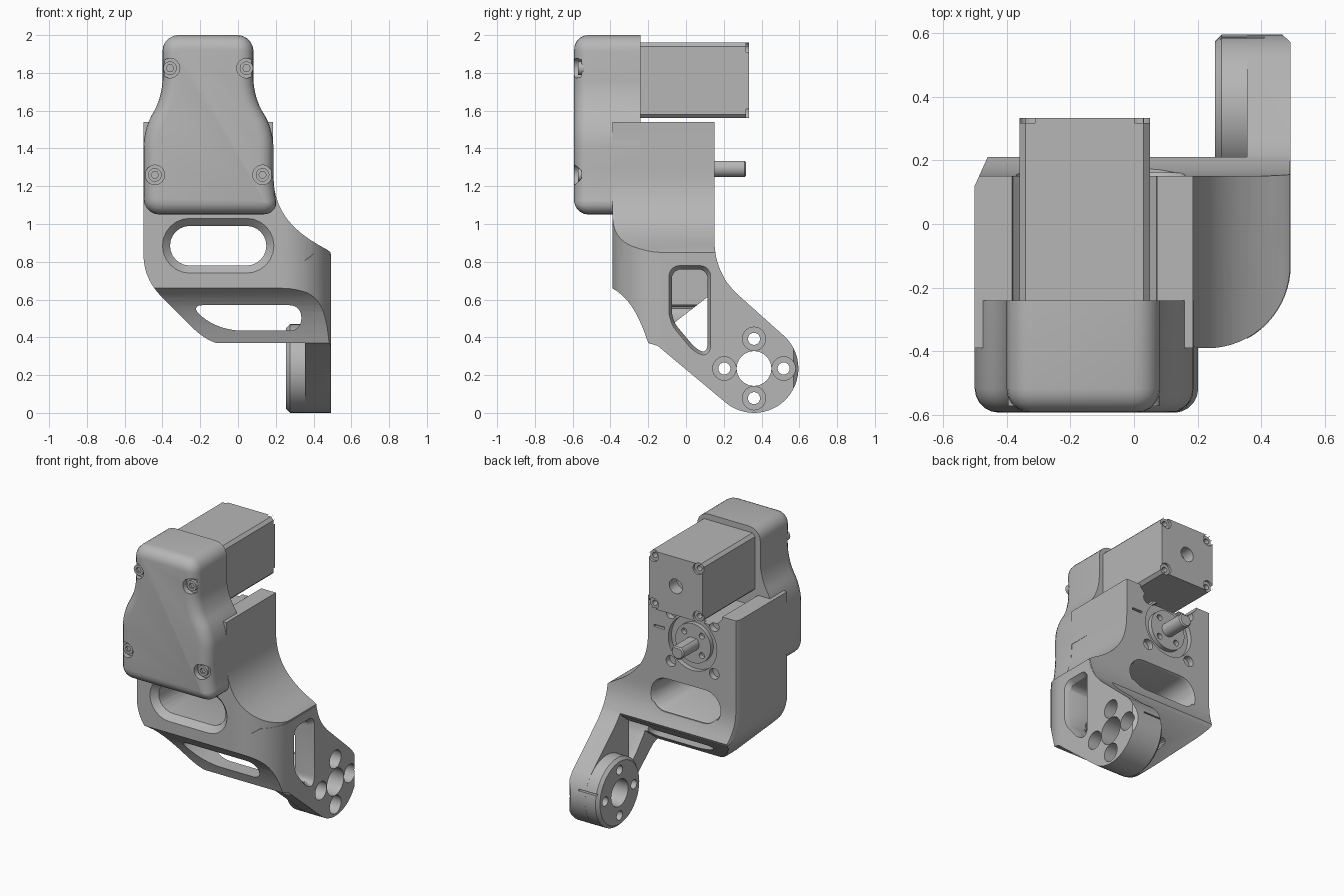
import bpy, bmesh
from math import cos, sin, radians
from mathutils import Vector
from mathutils.geometry import interpolate_bezier

old = bpy.data.objects.get("Cube")
if old:
    bpy.data.objects.remove(old, do_unlink=True)

grey = bpy.data.materials.new("plain_grey")
grey.use_nodes = True
grey.diffuse_color = (0.47, 0.47, 0.47, 1)
grey.node_tree.nodes["Principled BSDF"].inputs["Base Color"].default_value = grey.diffuse_color


# ---------- helpers ----------
def arc(cx, cy, r, a, b, n=12):
    return [(cx + r * cos(radians(a + (b - a) * i / n)),
             cy + r * sin(radians(a + (b - a) * i / n))) for i in range(n + 1)]


def curve(p0, h0, h1, p1, n=12):
    pts = interpolate_bezier(*[Vector((*p, 0)) for p in (p0, h0, h1, p1)], n)
    return [(p.x, p.y) for p in pts]


def circle(cx, cy, r, n=32):
    return arc(cx, cy, r, 0, 360 * (n - 1) / n, n - 1)


def stadium(x0, x1, cz, r):
    return arc(x0 + r, cz, r, 90, 270) + arc(x1 - r, cz, r, -90, 90)


def rounded(pts, r, n=6):
    out = []
    for i, p in enumerate(pts):
        p, a, b = Vector(p), Vector(pts[i - 1]), Vector(pts[(i + 1) % len(pts)])
        s, e = (p + (q - p).normalized() * min(r, (q - p).length * 0.48) for q in (a, b))
        out += curve(s, s.lerp(p, 0.55), e.lerp(p, 0.55), e, n)
    return out


def prism(name, axis, pts, lo, hi, end=None, bevel=0, segments=1, both=False):
    """Extrude a flat outline along an axis; 'end' gives a different far outline."""
    place = {"x": lambda u, v, w: (w, u, v),
             "y": lambda u, v, w: (u, w, v),
             "z": lambda u, v, w: (u, v, w)}[axis]
    bm = bmesh.new()
    a = [bm.verts.new(place(*p, lo)) for p in pts]
    b = [bm.verts.new(place(*p, hi)) for p in (end or pts)]
    n = len(a)
    first, last = bm.faces.new(a), bm.faces.new(b)
    for i in range(n):
        j = (i + 1) % n
        bm.faces.new((a[i], a[j], b[j], b[i]))
    bmesh.ops.recalc_face_normals(bm, faces=bm.faces)
    if bevel:
        edges = list(first.edges) + (list(last.edges) if both else [])
        bmesh.ops.bevel(bm, geom=edges, offset=bevel, segments=segments,
                        profile=0.5, affect="EDGES")
    mesh = bpy.data.meshes.new(name)
    bm.to_mesh(mesh)
    bm.free()
    mesh.materials.append(grey)
    ob = bpy.data.objects.new(name, mesh)
    bpy.context.collection.objects.link(ob)
    return ob


def box(name, x0, x1, y0, y1, z0, z1):
    return prism(name, "y", [(x0, z0), (x1, z0), (x1, z1), (x0, z1)], y0, y1)


def combine(ob, op, *others):
    bpy.context.view_layer.objects.active = ob
    for other in others:
        m = ob.modifiers.new("bool", "BOOLEAN")
        m.operation, m.solver, m.object = op, "EXACT", other
        bpy.ops.object.modifier_apply(modifier=m.name)
        bpy.data.objects.remove(other, do_unlink=True)


# ---------- bracket body: three crossed outlines ----------
front = [(-0.5, 1.54), (-0.5, 0.86)]
front += curve((-0.5, 0.84), (-0.5, 0.74), (-0.46, 0.67), (-0.4, 0.61))
front += curve((-0.25, 0.46), (-0.17, 0.38), (-0.1, 0.35), (0.02, 0.35))
front += [(0.49, 0.35), (0.49, 0.85)]
front += curve((0.47, 0.865), (0.27, 0.97), (0.185, 1.08), (0.185, 1.28), 16)
front += [(0.185, 1.54)]
nose = curve((-0.39, 0.66), (-0.3, 0.61), (-0.25, 0.52), (-0.2, 0.37), 10)
side = [(0.15, 1.6), (-0.39, 1.6)] + nose
side += [(0.2, 0.68), (0.21, 0.7)] + curve((0.205, 0.71), (0.165, 0.78), (0.15, 0.84), (0.15, 0.93), 8)
top = [(-0.455, 0.22), (-0.5, 0.12), (-0.5, -0.4), (0.2, -0.4)]
top += arc(0.23, -0.13, 0.26, -90, 0, 16) + [(0.49, 0.22)]

body = prism("bracket_body", "y", front, -0.5, 0.3)
combine(body, "INTERSECT", prism("side_cut", "x", side, -0.7, 0.7),
        prism("top_cut", "z", top, 0, 2))

# ---------- side arm and hub ----------
HY, HZ = 0.36, 0.235
arm_side = [(0.15, 0.84), (-0.33, 0.84), (-0.385, 0.78)] + nose
arm_side += [(-0.15, 0.355)] + arc(HY, HZ, 0.235, 232, 405, 28)
arm_side += curve((0.27, 0.63), (0.2, 0.7), (0.17, 0.76), (0.153, 0.82), 8)
arm = prism("arm", "x", arm_side, 0.355, 0.492, bevel=0)
arm_top = [(0.3, -0.4)] + arc(0.23, -0.13, 0.262, -75, 0, 14) + [(0.492, 0.57), (0.46, 0.6), (0.3, 0.6)]
combine(arm, "INTERSECT", prism("arm_cut", "z", arm_top, -0.1, 1))
hub = prism("hub", "x", circle(HY, HZ, 0.2345, 48), 0.255, 0.4, bevel=0.02)
combine(body, "UNION", arm, hub)

# ---------- openings in the bracket ----------
window = [(-0.075, 0.76), (0.115, 0.76), (0.115, 0.32), (0.06, 0.33), (-0.075, 0.49)]
rim = [(-0.095, 0.785), (0.135, 0.785), (0.135, 0.3), (0.05, 0.305), (-0.095, 0.48)]
low_slot = [(-0.25, 0.57), (0.335, 0.57), (0.335, 0.435), (-0.04, 0.435), (-0.17, 0.485)]
cuts = [
    prism("front_slot", "y", stadium(-0.36, 0.15, 0.885, 0.105), -0.6, 0.4),
    prism("front_slot_rim", "y", stadium(-0.405, 0.195, 0.885, 0.15), -0.395, -0.35,
          end=stadium(-0.36, 0.15, 0.885, 0.105)),
    prism("back_slot_rim", "y", stadium(-0.375, 0.165, 0.885, 0.12), 0.16, 0.13,
          end=stadium(-0.36, 0.15, 0.885, 0.105)),
    prism("low_slot", "y", rounded(low_slot, 0.06), -0.6, 0.2),
    prism("window", "x", rounded(window, 0.05), 0.2, 0.6),
    prism("window_rim", "x", rounded(rim, 0.06), 0.5, 0.46, end=rounded(window, 0.05)),
    prism("hub_hole", "x", circle(HY, HZ, 0.092), 0.1, 0.6),
    box("hub_slit", 0.27, 0.41, 0.565, 0.61, 0.295, 0.305),
]
for a in range(0, 360, 90):
    y, z = HY + 0.157 * cos(radians(a)), HZ + 0.157 * sin(radians(a))
    cuts += [prism("bolt_hole", "x", circle(y, z, 0.032, 20), 0.1, 0.6),
             prism("bolt_sink", "x", circle(y, z, 0.062, 24), 0.39, 0.6)]

# ---------- motor cradle and gearbox seat ----------
CX, SZ = -0.155, 1.295
trough = [(-0.39, 1.6), (-0.38, 1.52), (-0.32, 1.46), (0.01, 1.46), (0.07, 1.52), (0.08, 1.6)]
cuts += [prism("trough", "y", trough, -0.24, 0.3),
         prism("gear_seat", "y", circle(CX, SZ, 0.185, 40), 0.115, 0.3),
         box("index_slit", 0.06, 0.14, 0.13, 0.3, 1.335, 1.35)]
for sx in (-1, 1):
    for sz in (-1, 1):
        cuts.append(prism("seat_bolt", "y", circle(CX + sx * 0.165, SZ + sz * 0.165, 0.037, 20), 0.11, 0.3))
combine(body, "DIFFERENCE", *cuts)

disc = prism("output_disc", "y", circle(CX, SZ, 0.135, 40), 0.08, 0.145)
combine(disc, "DIFFERENCE", *[
    prism("disc_hole", "y", circle(CX + 0.095 * cos(radians(a)), SZ + 0.095 * sin(radians(a)), 0.02, 16), 0.11, 0.2)
    for a in (45, 135, 225, 315)])
shaft = prism("output_shaft", "y", arc(CX, SZ, 0.047, -235, 55, 28), 0.318, 0.05, bevel=0.008)

# ---------- motor ----------
M0, M1, MZ0, MZ1 = -0.36, 0.05, 1.56, 1.96
motor = prism("motor", "y", [(M0 + 0.02, MZ0), (M1 - 0.02, MZ0), (M1, MZ0 + 0.02), (M1, MZ1 - 0.02),
                             (M1 - 0.02, MZ1), (M0 + 0.02, MZ1), (M0, MZ1 - 0.02), (M0, MZ0 + 0.02)], -0.3, 0.333)
motor_cuts = [prism("rear_hole", "y", circle(CX, 1.76, 0.05), 0.25, 0.4)]
for x, sx in ((M0, 1), (M1, -1)):
    for z, sz in ((MZ0, 1), (MZ1, -1)):
        cx, cz = x + sx * 0.035, z + sz * 0.035
        motor_cuts += [prism("corner_notch", "y", circle(cx, cz, 0.038, 20), 0.317, 0.4),
                       prism("corner_hole", "y", circle(cx, cz, 0.018, 14), 0.27, 0.4)]
combine(motor, "DIFFERENCE", *motor_cuts)

# ---------- front cover ----------
half = [(-0.5, 1.05), (0.215, 1.05), (0.187, 1.2), (0.187, 1.5), (0.082, 1.675),
        (0.082, 2.0), (-0.4, 2.0), (-0.4, 1.675), (-0.5, 1.5)]
cover = prism("front_cover", "y", rounded(half, 0.085), -0.592, -0.24, bevel=0.075, segments=5)
combine(cover, "DIFFERENCE", box("cover_step", -0.7, 0.4, -0.385, 0, 1.0, 1.3))
screws = ((-0.36, 1.825), (0.045, 1.825), (-0.44, 1.26), (0.13, 1.26))
combine(cover, "DIFFERENCE", *[prism("screw_sink", "y", circle(x, z, 0.052, 24), -0.7, -0.552)
                               for x, z in screws])
parts = [body, disc, shaft, motor, cover]
for i, (x, z) in enumerate(screws):
    screw = prism(f"cover_screw_{i + 1}", "y", circle(x, z, 0.036, 20), -0.572, -0.54)
    combine(screw, "DIFFERENCE", prism("socket", "y", circle(x, z, 0.02, 6), -0.6, -0.556))
    parts.append(screw)

# ---------- shading ----------
bpy.ops.object.select_all(action="DESELECT")
for ob in parts:
    ob.select_set(True)
bpy.context.view_layer.objects.active = body
bpy.ops.object.shade_smooth_by_angle(angle=radians(30))
